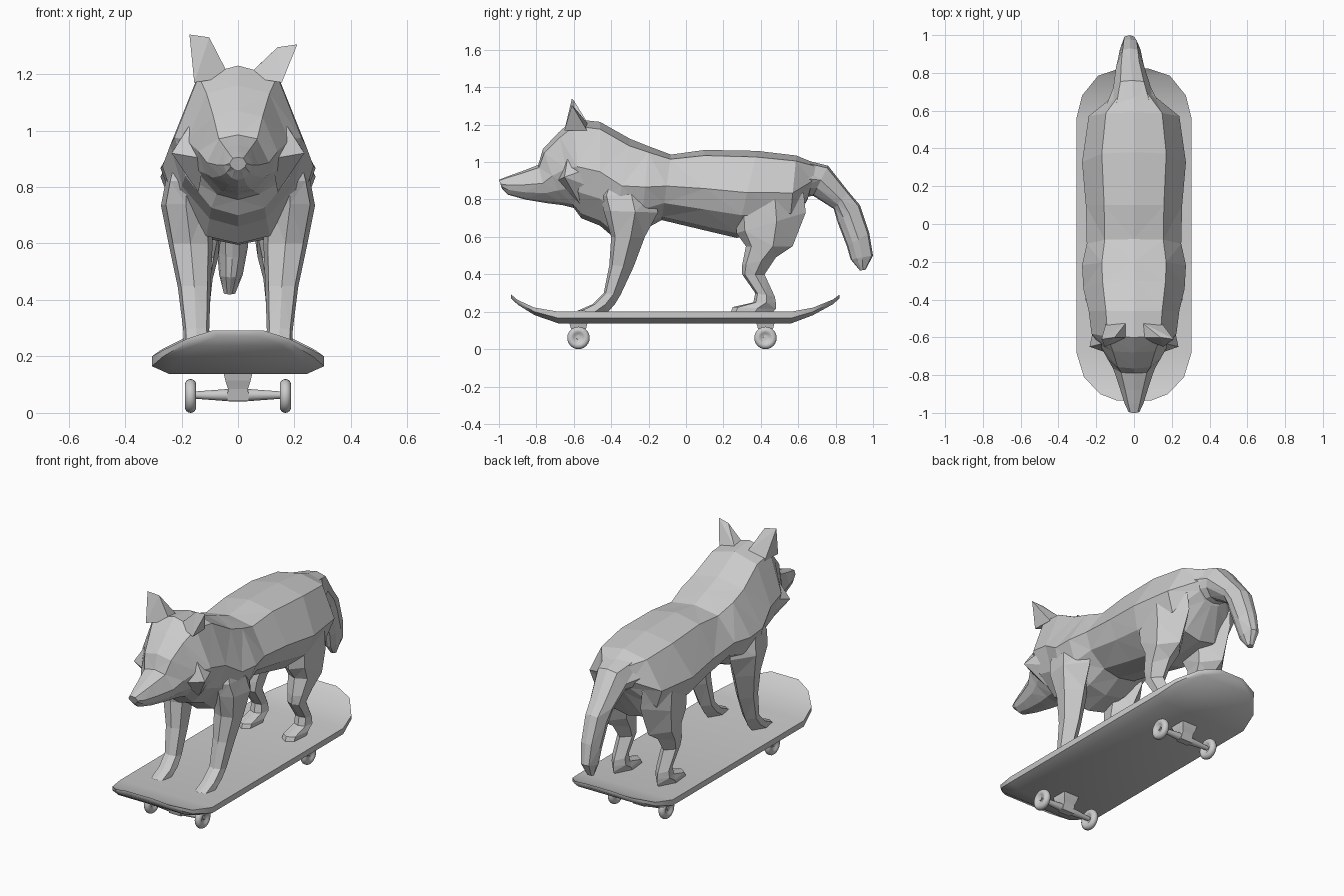
import bpy, bmesh, math
from mathutils import Vector

cube = bpy.data.objects.get("Cube")
if cube:
    bpy.data.objects.remove(cube)

grey = bpy.data.materials.new("plain grey")
grey.use_nodes = True
colour = (0.6, 0.6, 0.6, 1)
grey.diffuse_color = colour
grey.node_tree.nodes["Principled BSDF"].inputs["Base Color"].default_value = colour


def finish(name, bm, smooth=False):
    bmesh.ops.recalc_face_normals(bm, faces=bm.faces)
    mesh = bpy.data.meshes.new(name)
    bm.to_mesh(mesh)
    bm.free()
    mesh.materials.append(grey)
    obj = bpy.data.objects.new(name, mesh)
    bpy.context.collection.objects.link(obj)
    if smooth:
        bpy.ops.object.select_all(action='DESELECT')
        obj.select_set(True)
        bpy.context.view_layer.objects.active = obj
        bpy.ops.object.shade_smooth_by_angle(angle=math.radians(35))


def skin(bm, rings):
    """Join rings of points into a closed tube."""
    loops = [[bm.verts.new(p) for p in ring] for ring in rings]
    n = len(loops[0])
    for a, b in zip(loops, loops[1:]):
        for i in range(n):
            j = (i + 1) % n
            bm.faces.new((a[i], a[j], b[j], b[i]))
    bm.faces.new(loops[0])
    bm.faces.new(loops[-1][::-1])


def hull(name, points, side):
    """Wrap a faceted solid round a few points, on one side of the model."""
    bm = bmesh.new()
    for x, y, z in points:
        bm.verts.new((x * side, y, z))
    bmesh.ops.convex_hull(bm, input=bm.verts)
    finish(name, bm)


BODY = [(0, 0), (.62, .07), (1, .48), (.83, .74), (.42, .95), (0, 1)]
LIMB = [(0, 0), (.8, .12), (1, .58), (0, 1)]


def limb(name, half, sections, side=1):
    """Loft slanted cross-sections: first point (y, z), second point (y, z), half width, centre x."""
    outline = half + [(-u, v) for u, v in half[-2:0:-1]]
    rings = []
    for y1, z1, y2, z2, w, cx in sections:
        a, b = Vector((cx, y1, z1)), Vector((cx, y2, z2))
        rings.append([a.lerp(b, v) + Vector((u * w, 0, 0)) for u, v in outline])
    bm = bmesh.new()
    skin(bm, rings)
    bmesh.ops.triangulate(bm, faces=bm.faces, quad_method='SHORT_EDGE')
    bmesh.ops.scale(bm, vec=(side, 1, 1), verts=bm.verts)
    finish(name, bm)


# Head, neck and torso
limb("body", BODY, [
    (-1, .905, -.985, .86, .03, 0),
    (-.95, .925, -.95, .825, .05, 0),
    (-.88, .95, -.86, .8, .075, 0),
    (-.79, .985, -.74, .78, .11, 0),
    (-.765, 1.07, -.66, .77, .14, 0),
    (-.68, 1.16, -.6, .755, .18, 0),
    (-.6, 1.23, -.56, .7, .225, 0),
    (-.46, 1.215, -.46, .66, .24, 0),
    (-.3, 1.125, -.39, .6, .268, 0),
    (-.2, 1.085, -.24, .63, .275, 0),
    (-.08, 1.04, -.13, .69, .25, 0),
    (.1, 1.065, .1, .635, .255, 0),
    (.38, 1.06, .27, .595, .275, 0),
    (.59, 1.035, .55, .62, .24, 0),
    (.7, .99, .65, .8, .11, 0)])

# Drooping tail
limb("tail", BODY, [
    (.56, 1.03, .58, .8, .17, 0),
    (.76, .98, .68, .82, .1, -.01),
    (.87, .84, .79, .75, .075, -.02),
    (.93, .77, .81, .68, .065, -.02),
    (.98, .62, .86, .55, .055, -.02),
    (1, .5, .88, .48, .042, -.025),
    (.96, .425, .93, .42, .02, -.03)])

FRONT_LEG = [
    (-.4, .98, -.2, .98, .05, .16),
    (-.46, .82, -.17, .83, .075, .18),
    (-.44, .74, -.15, .73, .088, .185),
    (-.4, .6, -.22, .6, .078, .168),
    (-.41, .45, -.28, .44, .058, .155),
    (-.44, .3, -.35, .29, .046, .148),
    (-.5, .24, -.38, .24, .047, .145),
    (-.58, .205, -.42, .195, .045, .145)]
HIND_LEG = [
    (.32, .96, .54, .96, .06, .13),
    (.26, .81, .63, .83, .09, .15),
    (.27, .62, .64, .73, .095, .145),
    (.32, .55, .57, .55, .08, .15),
    (.3, .45, .48, .49, .06, .15),
    (.3, .4, .42, .4, .047, .145),
    (.37, .3, .475, .28, .042, .145),
    (.36, .25, .48, .25, .047, .145),
    (.25, .225, .48, .215, .05, .145),
    (.24, .2, .46, .195, .05, .145)]
CHEEK = [(.12, -.62, 1.1), (.2, -.48, .98), (.14, -.57, .78),
         (.235, -.65, .92), (.12, -.69, .9), (.18, -.46, .85)]

# Legs, cheek ruffs and ears on both sides
for label, side in (("left", 1), ("right", -1)):
    limb(label + "_front_leg", LIMB, FRONT_LEG, side)
    limb(label + "_hind_leg", LIMB, HIND_LEG, side)
    hull(label + "_cheek", CHEEK, side)
    tip = .21 if side > 0 else .172
    peak = 1.305 if side > 0 else 1.34
    hull(label + "_ear", [
        (.03, -.6, 1.19), (.155, -.65, 1.17), (.15, -.53, 1.17), (.04, -.52, 1.2),
        (tip, -.61, peak), (tip - .07, -.6, peak - .01), (.11, -.6, 1.21)], side)

# Deck with upturned ends: y, half width, top height, thickness
rings = []
for y, w, z, t in [(-.935, .09, .292, .02), (-.9, .18, .263, .025), (-.81, .265, .222, .04),
                   (-.68, .305, .2, .063), (.56, .305, .2, .063), (.68, .275, .222, .04),
                   (.785, .19, .265, .025), (.822, .08, .292, .02)]:
    half = [(w, z), (w, z - t * .55), (w - t, z - t)]
    rings.append([(x, y, h) for x, h in half] + [(-x, y, h) for x, h in half[::-1]])
bm = bmesh.new()
skin(bm, rings)
finish("deck", bm, smooth=True)


def revolve_x(bm, profile, centre, steps=24):
    """Turn a closed (x, radius) outline about a sideways axis."""
    rings = []
    for x, r in profile:
        rings.append([(centre[0] + x, centre[1] + r * math.cos(k * math.tau / steps),
                       centre[2] + r * math.sin(k * math.tau / steps)) for k in range(steps)])
    skin(bm, rings)


# Trucks and wheels
for label, y in (("front", -.575), ("rear", .425)):
    bm = bmesh.new()
    skin(bm, [[(sx * w, y + sy * d, z) for sx, sy in ((-1, -1), (1, -1), (1, 1), (-1, 1))]
              for w, d, z in ((.052, .05, .145), (.045, .042, .115), (.035, .03, .085), (.04, .02, .042))])
    finish(label + "_truck", bm)
    bm = bmesh.new()
    revolve_x(bm, [(-.182, .012), (-.15, .013), (-.03, .022), (.03, .022), (.15, .013), (.182, .012)],
              (0, y, .063), 12)
    finish(label + "_axle", bm, smooth=True)
    for side_name, side in (("left", 1), ("right", -1)):
        bm = bmesh.new()
        rim = [(-.02 * math.cos(a), .04 + .02 * math.sin(a))
               for a in (math.pi * (k / 8 - .25) for k in range(13))]
        revolve_x(bm, [(-.008, .012)] + rim + [(.008, .012)], (side * .168, y, .06))
        finish(f"{label}_{side_name}_wheel", bm, smooth=True)
